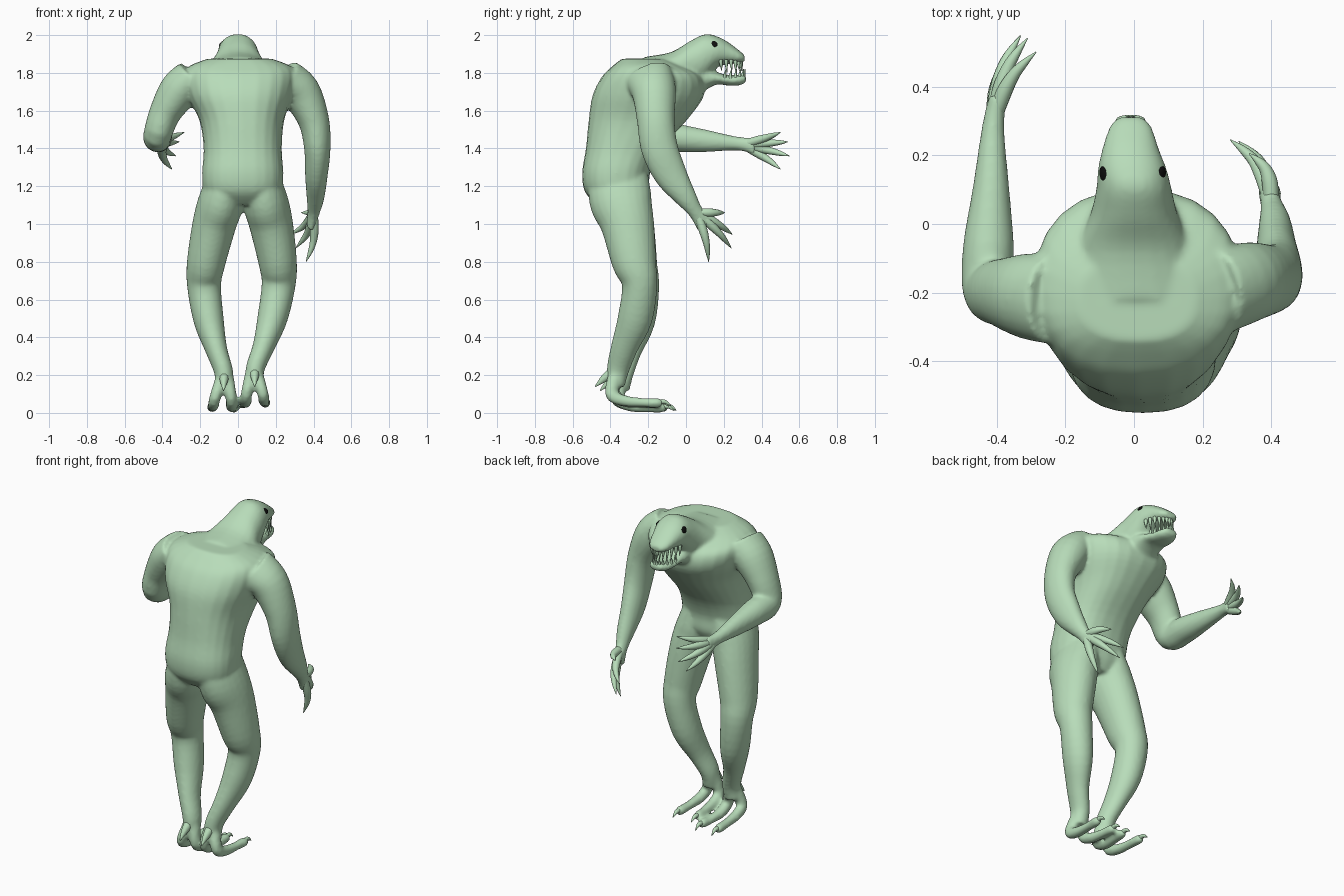
import bpy, bmesh, math
from mathutils import Vector, Matrix


def material(name, col):
    m = bpy.data.materials.new(name)
    m.diffuse_color = (*col, 1)
    return m


GREEN = material("pale green skin", (0.48, 0.72, 0.49))
BLACK = material("black eye", (0.004, 0.004, 0.004))


def smooth_path(pts, n=4):
    """Catmull-Rom through (x, y, z, ra, rb) rows."""
    out = []
    for i in range(len(pts) - 1):
        p = [pts[max(i - 1, 0)], pts[i], pts[i + 1], pts[min(i + 2, len(pts) - 1)]]
        for k in range(n):
            t = k / n
            out.append([0.5 * (2 * b + (c - a) * t + (2 * a - 5 * b + 4 * c - d) * t * t
                               + (3 * b - a - 3 * c + d) * t ** 3) for a, b, c, d in zip(*p)])
    return out + [list(pts[-1])]


def tube(bm, pts, normal=None, power=2.0, sides=24):
    """Closed loft of superellipses along a smoothed path."""
    rows = smooth_path(pts)
    rings = []
    for i, r in enumerate(rows):
        t = Vector(normal) if normal else (
            Vector(rows[min(i + 1, len(rows) - 1)][:3]) - Vector(rows[max(i - 1, 0)][:3])).normalized()
        u = (Vector((1, 0, 0)) - t * t.x).normalized()
        v = t.cross(u)
        ring = []
        for k in range(sides):
            a = 2 * math.pi * k / sides
            c, s = math.cos(a), math.sin(a)
            c = math.copysign(abs(c) ** (2 / power), c)
            s = math.copysign(abs(s) ** (2 / power), s)
            ring.append(bm.verts.new(Vector(r[:3]) + u * c * r[3] + v * s * r[4]))
        rings.append(ring)
    for a, b in zip(rings, rings[1:]):
        for k in range(sides):
            j = (k + 1) % sides
            bm.faces.new((a[k], a[j], b[j], b[k]))
    bm.faces.new(rings[0][::-1])
    bm.faces.new(rings[-1])


def finish(bm, name, mat):
    bmesh.ops.recalc_face_normals(bm, faces=bm.faces)
    for f in bm.faces:
        f.smooth = True
    me = bpy.data.meshes.new(name)
    bm.to_mesh(me)
    bm.free()
    ob = bpy.data.objects.new(name, me)
    bpy.context.collection.objects.link(ob)
    me.materials.append(mat)
    return ob


body = bmesh.new()

# torso: horizontal sections from hips up to the hunched back
tube(body, [(.025, -.35, 1.10, .15, .12), (.025, -.365, 1.17, .205, .17), (.025, -.37, 1.27, .215, .18),
            (.025, -.33, 1.40, .207, .20), (.02, -.255, 1.55, .225, .26), (.01, -.20, 1.68, .28, .295),
            (.01, -.18, 1.78, .30, .265), (.01, -.20, 1.835, .27, .19), (.01, -.22, 1.875, .17, .12)],
     normal=(0, 0, 1), power=2.4)


# neck, skull and jaw: upright sections given as y, centre x, bottom, top, half width
def upright(rows):
    tube(body, [(x, y, (lo + hi) / 2, w, (hi - lo) / 2) for y, x, lo, hi, w in rows],
         normal=(0, 1, 0), power=2.15)


upright([(-.22, .01, 1.64, 1.885, .20), (-.08, 0, 1.64, 1.91, .175), (.02, 0, 1.69, 1.968, .13),
         (.10, 0, 1.755, 2.005, .11), (.16, -.005, 1.825, 1.995, .10), (.22, -.01, 1.845, 1.965, .082),
         (.28, -.01, 1.852, 1.92, .063), (.31, -.01, 1.86, 1.895, .04)])
upright([(.02, 0, 1.66, 1.84, .10), (.09, 0, 1.70, 1.835, .095), (.16, -.005, 1.738, 1.805, .084),
         (.22, -.01, 1.733, 1.79, .072), (.28, -.01, 1.733, 1.79, .058), (.318, -.01, 1.75, 1.79, .036)])

# arms with flattened palms: left one bent forward, right one hanging
tube(body, [(-.24, -.22, 1.79, .09, .13), (-.31, -.21, 1.71, .105, .125), (-.385, -.20, 1.59, .085, .10),
            (-.425, -.185, 1.475, .075, .085), (-.423, -.06, 1.457, .074, .076), (-.416, .10, 1.44, .054, .06),
            (-.41, .28, 1.425, .033, .036), (-.395, .37, 1.412, .026, .05)])
tube(body, [(.25, -.20, 1.78, .09, .13), (.33, -.17, 1.70, .105, .118), (.40, -.16, 1.55, .083, .10),
            (.42, -.14, 1.40, .07, .098), (.415, -.08, 1.26, .06, .087), (.41, 0, 1.14, .047, .058),
            (.40, .055, 1.06, .032, .04), (.385, .105, .995, .025, .055)])

claws = bmesh.new()


# legs and two-toed feet: the left is the mirrored right, shifted a little
def place(side, rows):
    if side > 0:
        return rows
    return [(-x + .005 + .045 * z, y + .03 * max(0, 1 - z), z - .025 * max(0, 1 - z), a, b)
            for x, y, z, a, b in rows]


for side in (1, -1):
    tube(body, place(side, [(.12, -.36, 1.25, .10, .16), (.145, -.345, 1.12, .12, .165),
                            (.175, -.31, 1.0, .116, .142), (.21, -.275, .80, .102, .118),
                            (.215, -.245, .68, .09, .094), (.182, -.27, .50, .08, .092),
                            (.135, -.325, .35, .058, .072), (.09, -.36, .23, .05, .06),
                            (.09, -.37, .14, .048, .045)]))
    for rows in ([(.10, -.37, .20, .035, .04), (.132, -.395, .10, .03, .035), (.138, -.33, .065, .03, .03),
                  (.142, -.23, .055, .026, .024), (.145, -.15, .053, .026, .026), (.145, -.125, .052, .015, .015)],
                 [(.07, -.37, .20, .035, .04), (.045, -.385, .10, .03, .035), (.042, -.32, .06, .03, .03),
                  (.034, -.22, .05, .026, .024), (.028, -.16, .05, .026, .026), (.028, -.135, .05, .015, .015)]):
        tube(body, place(side, rows))
        x, y, z = rows[-1][:3]
        tube(claws, place(side, [(x, y - .03, z, .015, .015), (x, y + .01, z + .008, .012, .012),
                                 (x, y + .045, z - .015, .002, .002)]), sides=10)
    # heel spur
    tube(claws, place(side, [(.088, -.37, .23, .03, .03), (.088, -.43, .185, .02, .022),
                             (.088, -.48, .14, .003, .003)]), sides=10)

skin = finish(body, "body", GREEN)
rm = skin.modifiers.new("blend", "REMESH")
rm.mode = "VOXEL"
rm.voxel_size = 0.01
rm.use_smooth_shade = True
sm = skin.modifiers.new("soften", "SMOOTH")
sm.factor = 0.5
sm.iterations = 7
finish(claws, "foot_claws", GREEN)

# fingers: from palm over a raised knuckle to a sharp claw
HANDS = {
    "left_fingers": ((-.41, .30, 1.42), (-.015, .01, 0),
                     [(-.285, .50, 1.485), (-.31, .54, 1.435), (-.33, .548, 1.36), (-.35, .50, 1.29)]),
    "right_fingers": ((.40, .06, 1.06), (.02, .01, 0),
                      [(.335, .205, 1.06), (.28, .245, .945), (.305, .24, .872), (.36, .12, .80)]),
}
for name, (wrist, bend, tips) in HANDS.items():
    bm = bmesh.new()
    for tip in tips:
        w, e, k = Vector(wrist), Vector(tip), Vector(bend)
        rows = []
        for t, b, r in ((0, 0, .022), (.35, .9, .023), (.6, 1.1, .018), (.8, .7, .012), (1, 0, .0015)):
            rows.append((*(w.lerp(e, t) + k * b), r, r))
        tube(bm, rows, sides=12)
    finish(bm, name, GREEN)

# teeth: upper and lower rows around the muzzle
teeth = bmesh.new()
for i in range(13):
    a = math.pi * i / 12
    c, s = math.cos(a), math.sin(a)
    big = 1.35 if i in (1, 3, 9, 11) else 1.0
    x, y = -.01 + .066 * c * (1.2 - .3 * s), .185 + .108 * s
    tube(teeth, [(x, y, 1.872, .010, .010), (x, y, 1.85, .009, .009),
                 (x, y + .004, 1.85 - .04 * big, .001, .001)], sides=8)
    a += math.pi / 24
    c, s = math.cos(a), math.sin(a)
    x, y = -.01 + .055 * c * (1.2 - .3 * s), .19 + .118 * s
    if i < 12:
        tube(teeth, [(x, y, 1.765, .009, .009), (x, y, 1.785, .008, .008),
                     (x, y + .006, 1.822, .001, .001)], sides=8)
finish(teeth, "teeth", GREEN)

# eyes: flattened ovals on the sides of the skull
for side, name in ((-1, "left_eye"), (1, "right_eye")):
    bm = bmesh.new()
    bmesh.ops.create_uvsphere(bm, u_segments=20, v_segments=12, radius=1)
    mat = (Matrix.Translation((-.004 + side * .081, .14, 1.953)) @ Matrix.Rotation(side * -.2, 4, "Z")
           @ Matrix.Rotation(side * -.6, 4, "Y") @ Matrix.Rotation(-.25, 4, "X")
           @ Matrix.Diagonal((.010, .029, .020, 1)))
    bmesh.ops.transform(bm, matrix=mat, verts=bm.verts)
    finish(bm, name, BLACK)
